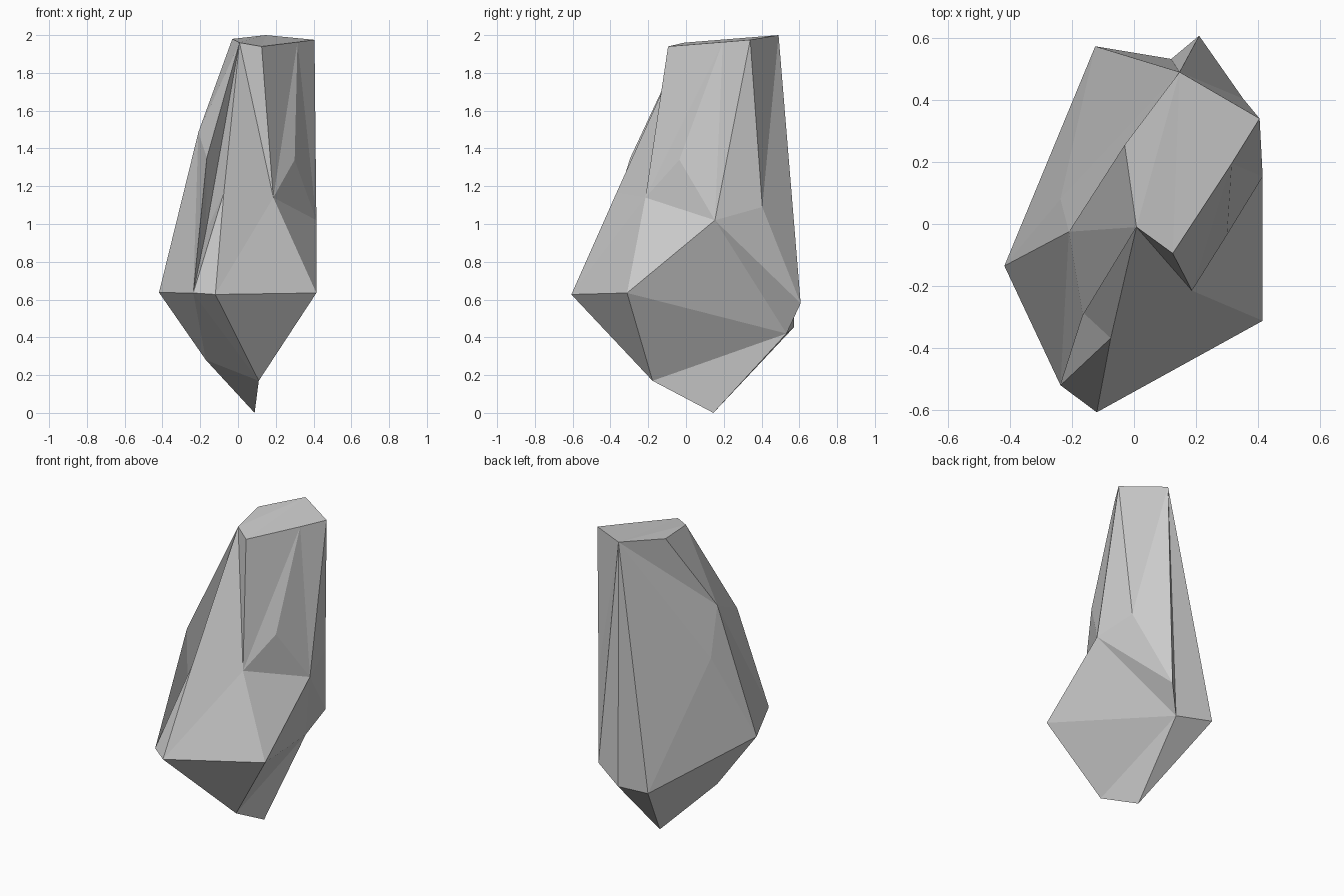
import bpy, bmesh

if "Cube" in bpy.data.objects:
    bpy.data.objects.remove(bpy.data.objects["Cube"])

# Corner points of the faceted rock, grouped from top to bottom
POINTS = {
    # sloping top facet
    "T1": (-0.03, 0.255, 1.98), "T2": (0.147, 0.49, 2.0), "T3": (0.405, 0.34, 1.975),
    "T4": (0.125, -0.095, 1.94), "T5": (0.008, -0.01, 1.96), "T6": (0.315, 0.195, 1.963),
    # waist: front, right, back right, left
    "U1": (0.187, -0.215, 1.14), "U2": (0.30, -0.035, 1.34), "V1": (-0.075, -0.368, 1.165),
    "W1": (0.415, 0.153, 1.02), "P": (0.352, 0.404, 1.09),
    "M1": (-0.21, -0.025, 1.485), "M2": (-0.237, 0.08, 1.185),
    "N1": (-0.165, -0.295, 1.35), "N2": (-0.17, -0.28, 0.96),
    # wide belly
    "L1": (0.415, -0.312, 0.635), "L2": (-0.12, -0.607, 0.627),
    "L3": (-0.237, -0.52, 0.635), "L4": (-0.418, -0.135, 0.637),
    "K1": (-0.125, 0.573, 0.455), "K2": (0.12, 0.532, 0.42), "K3": (0.21, 0.607, 0.58),
    # pointed foot
    "B1": (0.11, -0.177, 0.17), "B2": (0.088, 0.145, 0.0), "B3": (-0.17, -0.08, 0.28),
}

# Each facet group is a triangle fan: hub corner, then the rim around it
FANS = [
    "T2 T3 P K3 K2 K1 M2 M1 T1 T5 T4 T6 T3",   # top and back
    "K2 K3 W1 L1 B1 B2 K1",                    # lower right and back
    "W1 K3 P T3 T6 U2 U1 L1",                  # right side
    "U1 L1 L2 V1 T5 T4 T6 U2",                 # front
    "L3 L4 M1 N1 N2 V1 L2 B1 B3 L4",           # front left
    "T5 V1 N2 N1 M1 T1",                       # upper left
    "L4 M1 M2 K1 B2 B3",                       # back left
    "B1 L1 L2", "B1 B2 B3",                    # underside
]

bm = bmesh.new()
verts = {name: bm.verts.new(co) for name, co in POINTS.items()}
for fan in FANS:
    hub, *rim = [verts[n] for n in fan.split()]
    for a, b in zip(rim, rim[1:]):
        bm.faces.new((hub, a, b))
bmesh.ops.recalc_face_normals(bm, faces=bm.faces[:])

mesh = bpy.data.meshes.new("rock")
bm.to_mesh(mesh)
bm.free()
bpy.context.collection.objects.link(bpy.data.objects.new("rock", mesh))
